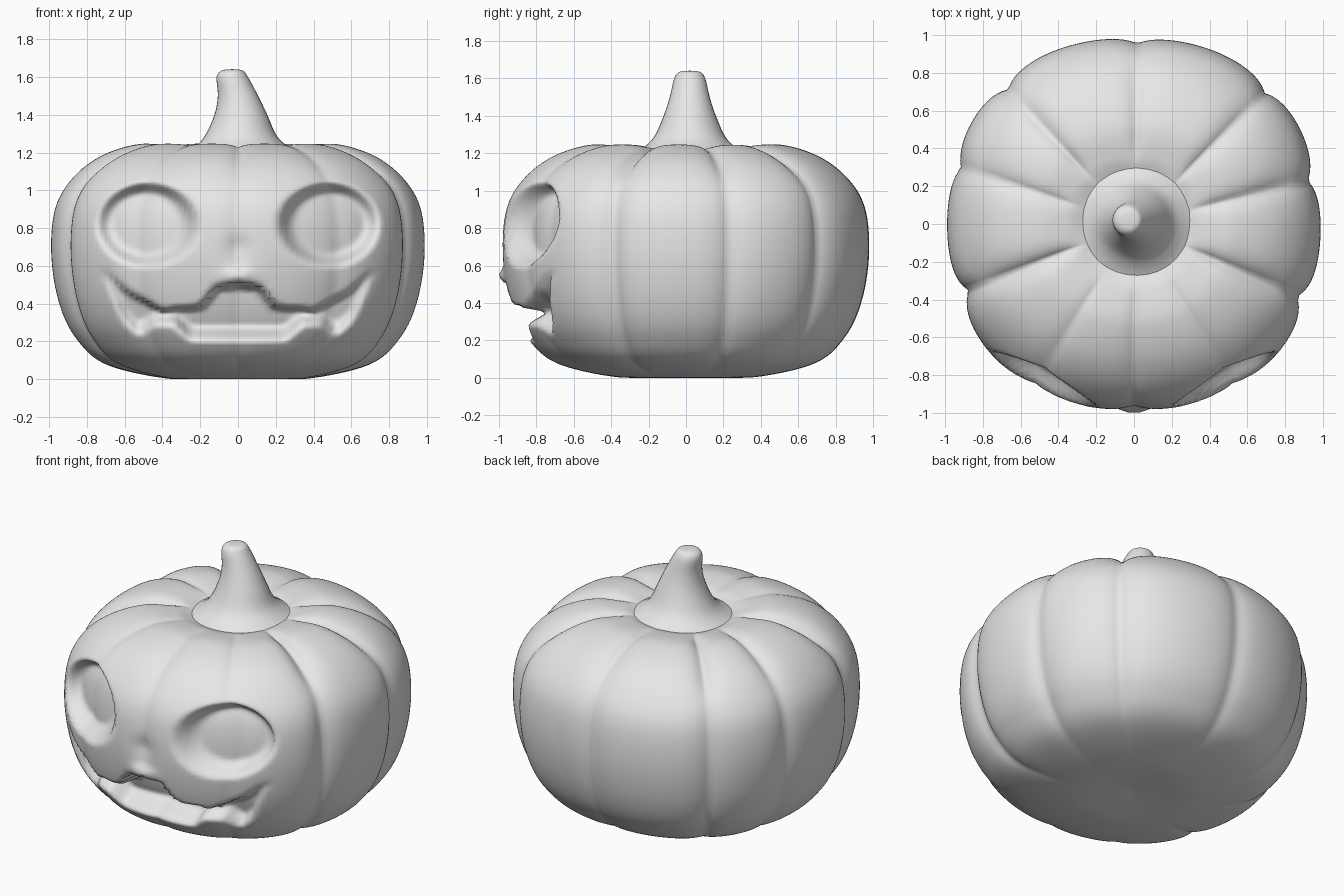
import bpy
import bmesh
from math import cos, sin, pi, exp, radians, degrees
from mathutils import Vector

if "Cube" in bpy.data.objects:
    bpy.data.objects.remove(bpy.data.objects["Cube"], do_unlink=True)

grey = bpy.data.materials.new("plain grey")
grey.use_nodes = True
grey.diffuse_color = (0.8, 0.8, 0.8, 1)
grey.node_tree.nodes["Principled BSDF"].inputs["Base Color"].default_value = (0.8, 0.8, 0.8, 1)


def smooth(a, b, v):
    t = max(0.0, min(1.0, (v - a) / (b - a)))
    return t * t * (3 - 2 * t)


def lerp_table(table, v):
    for (a, p), (b, q) in zip(table, table[1:]):
        if v <= b:
            return p + (q - p) * (v - a) / (b - a)
    return table[-1][1]


def spline(points, steps):
    """Smooth curve through the given points."""
    pts = [Vector(p) for p in points]
    pts = [2 * pts[0] - pts[1]] + pts + [2 * pts[-1] - pts[-2]]
    out = []
    for a, b, c, d in zip(pts, pts[1:], pts[2:], pts[3:]):
        for i in range(steps):
            t = i / steps
            out.append(0.5 * (2 * b + (c - a) * t + (2 * a - 5 * b + 4 * c - d) * t ** 2
                              + (3 * b - a - 3 * c + d) * t ** 3))
    return out + [pts[-2]]


def loft(name, rings, shape, sides):
    """Skin rings bottom to top; shape(ring, angle) gives each point."""
    bm = bmesh.new()
    loops = [[bm.verts.new(shape(ring, 2 * pi * i / sides)) for i in range(sides)]
             for ring in rings]
    for low, high in zip(loops, loops[1:]):
        for i in range(sides):
            j = (i + 1) % sides
            bm.faces.new((low[i], low[j], high[j], high[i]))
    bmesh.ops.remove_doubles(bm, verts=bm.verts, dist=0.0005)
    mesh = bpy.data.meshes.new(name)
    bm.to_mesh(mesh)
    bm.free()
    mesh.materials.append(grey)
    obj = bpy.data.objects.new(name, mesh)
    bpy.context.collection.objects.link(obj)
    bpy.ops.object.select_all(action="DESELECT")
    obj.select_set(True)
    bpy.context.view_layer.objects.active = obj
    bpy.ops.object.shade_smooth()
    return obj


# Grooves between the ribs: angle in degrees and strength, weaker across the face
GROOVES = [(14, 1), (45, 0.9), (89, 0.7), (133, 1), (162, 0.8), (202, 1.3),
           (238, 0.4), (270, 0.5), (302, 0.4), (336, 1.3)]


def groove(angle):
    total = 0
    for centre, strength in GROOVES:
        gap = abs((degrees(angle) - centre + 180) % 360 - 180)
        total += strength * exp(-gap / 4.5)
    return total


# Carved face: mouth edges measured outward from the middle
LIP_TOP = [(0, 0.5), (0.12, 0.48), (0.19, 0.385), (0.4, 0.36), (0.6, 0.47), (0.7, 0.57)]
LIP_LOW = [(0, 0.19), (0.25, 0.19), (0.34, 0.27), (0.44, 0.27), (0.52, 0.21), (0.6, 0.28), (0.7, 0.5)]


def carve(x, z):
    """How far the front surface is pushed back at a point of the face."""
    ax = abs(x)
    eye = ((ax - 0.48) / 0.24) ** 2 + ((z - 0.82) / 0.2) ** 2
    depth = 0.13 * (1 - smooth(0.55, 1.35, eye))
    top, low = lerp_table(LIP_TOP, ax), lerp_table(LIP_LOW, ax)
    mouth = smooth(top + 0.015, top - 0.015, z) * smooth(low, low + 0.1, z)
    depth += 0.19 * mouth * max(0, 1 - (ax / 0.74) ** 2)
    # small snout over the mouth, with a dimple above it
    depth -= 0.045 * exp(-(x / 0.07) ** 2) * exp(-((z - 0.545) / 0.04) ** 2)
    depth += 0.02 * exp(-(x / 0.06) ** 2) * exp(-((z - 0.7) / 0.06) ** 2)
    return depth


def body_point(ring, angle):
    r, z = ring
    cut = groove(angle)
    radius = r * (1.007 - 0.017 * cos(4 * angle) - 0.05 * cut * smooth(0.1, 0.7, r))
    z -= 0.045 * cut * smooth(0.25, 0.5, r) * smooth(1.0, 1.2, z)
    x, y = radius * cos(angle), radius * sin(angle)
    if y < -0.3:
        y += carve(x, z)
    return x, y, z


profile = spline([(0, 0.02), (0.14, 0.008), (0.39, 0.005), (0.71, 0.08), (0.87, 0.22),
                  (0.96, 0.41), (1, 0.66), (0.98, 0.9), (0.89, 1.06), (0.74, 1.18),
                  (0.54, 1.245), (0.37, 1.235), (0.26, 1.2)], 12)
loft("pumpkin_body", profile, body_point, 216)

# Bent stem: middle, radius and height of each ring
stem = spline([(0.02, 0.34, 1.18), (0.02, 0.25, 1.23), (0.015, 0.19, 1.29),
               (0.015, 0.14, 1.4), (0, 0.107, 1.5), (-0.03, 0.083, 1.6),
               (-0.03, 0.055, 1.635), (-0.03, 0, 1.642)], 5)
loft("stem", stem, lambda ring, a: (ring[0] + ring[1] * cos(a),
                                    0.02 + ring[1] * sin(a), ring[2]), 32)
